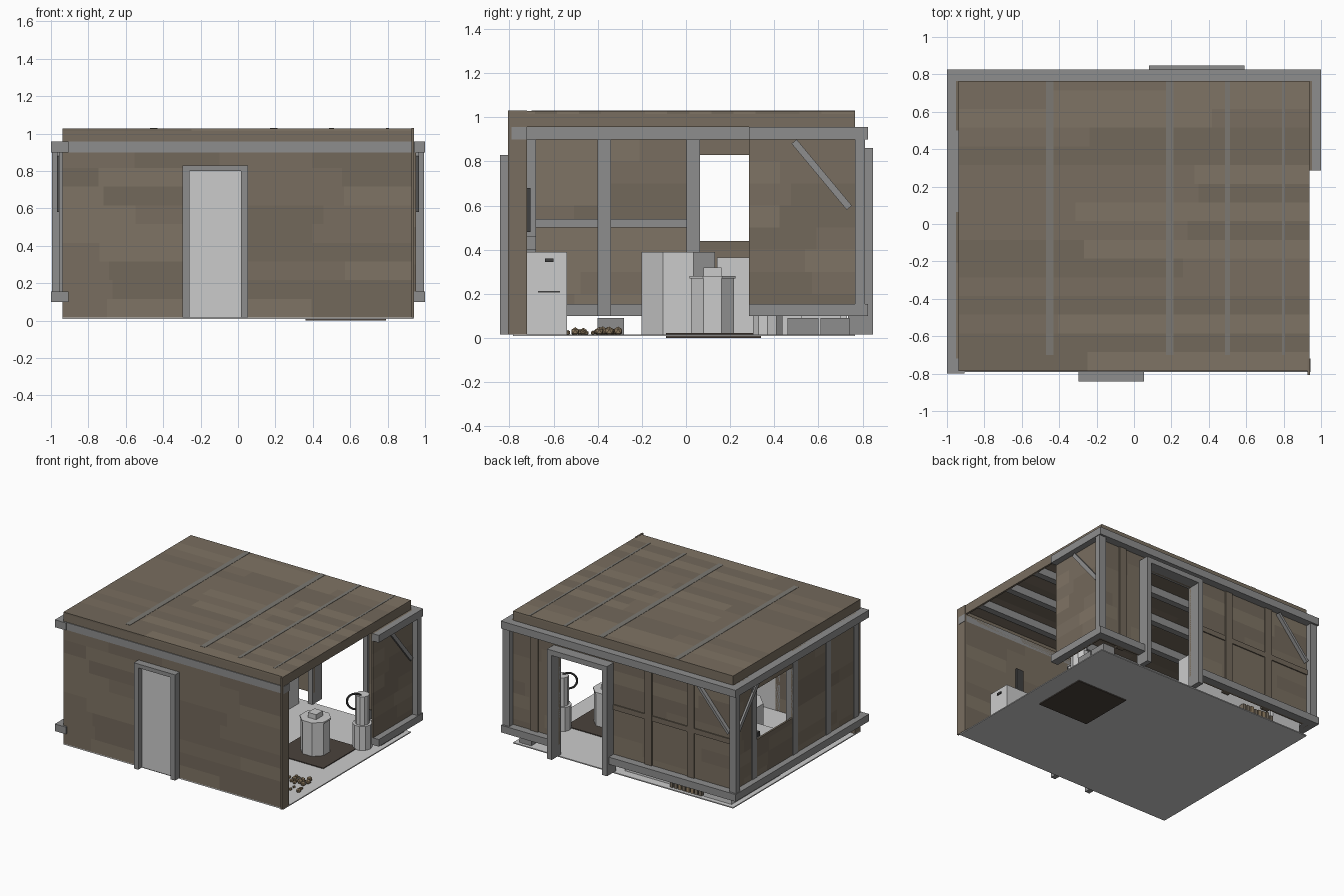
import bpy
import math
import random
from mathutils import Vector

random.seed(4)
default_cube = bpy.data.objects.get("Cube")
if default_cube:
    bpy.data.objects.remove(default_cube, do_unlink=True)

# Main dimensions shared by many parts
FLOOR, SILL, SILL_TOP, PLATE, EAVE, ROOF = 0.016, 0.1, 0.155, 0.9, 0.957, 1.03
FRONT, BACK, SIDE, OUTER, OUTER_BACK = -0.785, 0.765, 0.937, 1.0, 0.825
INNER_FRONT = -0.72
THICK = 0.015


def material(name, red, green, blue):
    mat = bpy.data.materials.new(name)
    mat.use_nodes = True
    colour = (red, green, blue, 1)
    mat.diffuse_color = colour
    shader = next(n for n in mat.node_tree.nodes if n.type == "BSDF_PRINCIPLED")
    shader.inputs["Base Color"].default_value = colour
    return mat


planks = [material("plank_tone", 0.19 * t, 0.155 * t, 0.115 * t) for t in (0.9, 1, 1.12)]
timber = material("weathered_timber", 0.27, 0.27, 0.27)
strip_grey = material("strip_grey", 0.2, 0.19, 0.17)
dark = material("dark_iron", 0.05, 0.05, 0.05)
rug_brown = material("rug_brown", 0.07, 0.055, 0.045)
clay = material("clay", 0.3, 0.22, 0.13)
white = material("pale_paint", 0.75, 0.75, 0.75)


def finish(obj, name, mat):
    obj.name = name
    if mat:
        obj.data.materials.append(mat)
    return obj


def box(name, xs, ys, zs, mat=timber):
    """Axis-aligned box given by a low and high value on each axis."""
    spans = (xs, ys, zs)
    bpy.ops.mesh.primitive_cube_add(size=1, location=[sum(s) / 2 for s in spans])
    obj = bpy.context.object
    obj.scale = [abs(s[1] - s[0]) for s in spans]
    return finish(obj, name, mat)


def beam(name, start, end, width, depth, mat=timber):
    """Straight timber between two points."""
    start, end = Vector(start), Vector(end)
    bpy.ops.mesh.primitive_cube_add(size=1, location=(start + end) / 2)
    obj = bpy.context.object
    obj.scale = (width, depth, (end - start).length)
    obj.rotation_euler = (end - start).to_track_quat("Z", "Y").to_euler()
    return finish(obj, name, mat)


def drum(name, x, y, zs, radius, sides, mat=white):
    bpy.ops.mesh.primitive_cylinder_add(
        vertices=sides, radius=radius, depth=zs[1] - zs[0],
        location=(x, y, sum(zs) / 2), rotation=(0, 0, math.pi / sides))
    return finish(bpy.context.object, name, mat)


def boarding(name, xs, ys, zs, run, row, step=0.1):
    """Fill a panel with rows of boards, each row cut once at random."""
    spans = [xs, ys, zs]
    low, high = spans[row]
    while low < high - 0.001:
        top = min(low + step, high)
        a, b = spans[run]
        cut = a + (b - a) * random.uniform(0.25, 0.75)
        for part in ((a, cut), (cut, b)):
            board = list(spans)
            board[row], board[run] = (low, top), part
            box(name, *board, random.choice(planks))
        low = top


# Floor and rug
box("floor", (-SIDE, SIDE), (FRONT, BACK), (0.008, FLOOR), None)
box("rug", (0.36, 0.79), (-0.09, 0.34), (0, 0.022), rug_brown)

# Roof deck, fascia, rafters and cover strips
boarding("roof_board", (-SIDE, SIDE), (FRONT, BACK), (ROOF - THICK, ROOF - 0.002), 0, 1)
for s in (-1, 1):
    box("side_fascia", (s * SIDE, s * (SIDE - THICK)), (FRONT, BACK), (EAVE, ROOF - THICK), planks[1])
for y, inward in ((FRONT, THICK), (BACK, -THICK)):
    box("end_fascia", (-SIDE, SIDE), (y, y + inward), (EAVE, ROOF - THICK), planks[1])
for i in range(5):
    y = -0.6 + i * 0.3
    box("rafter", (-SIDE + THICK, SIDE - THICK), (y, y + 0.05), (EAVE, ROOF - THICK))
for x, width in ((-0.45, 0.04), (0.19, 0.04), (0.5, 0.025), (0.8, 0.015)):
    box("roof_strip", (x - width / 2, x + width / 2), (-0.7, BACK), (ROOF - 0.004, ROOF), strip_grey)

# Front wall with doorway
DOOR_LEFT, DOOR_RIGHT, DOOR_TOP = -0.26, 0.015, 0.8
wall = (FRONT, INNER_FRONT)
boarding("front_wall_board", (-SIDE, DOOR_LEFT), wall, (FLOOR, EAVE), 0, 2)
boarding("front_wall_board", (DOOR_RIGHT, SIDE), wall, (FLOOR, EAVE), 0, 2)
boarding("front_wall_board", (DOOR_LEFT, DOOR_RIGHT), wall, (DOOR_TOP, EAVE), 0, 2)
box("front_door", (DOOR_LEFT, DOOR_RIGHT), (FRONT - 0.01, INNER_FRONT), (FLOOR, DOOR_TOP), white)
FRAME, FRAME_FACE = 0.038, -0.842
for x in (DOOR_LEFT - FRAME, DOOR_RIGHT):
    box("front_door_post", (x, x + FRAME), (FRAME_FACE, INNER_FRONT), (FLOOR, DOOR_TOP))
box("front_door_lintel", (DOOR_LEFT - FRAME, DOOR_RIGHT + FRAME),
    (FRAME_FACE, INNER_FRONT), (DOOR_TOP, DOOR_TOP + 0.03))
box("front_plate", (-OUTER, SIDE + 0.006), (FRONT - 0.006, INNER_FRONT), (PLATE, EAVE))
box("corner_trim", (SIDE - 0.01, SIDE + 0.003), (-0.807, INNER_FRONT), (FLOOR, ROOF), planks[1])
box("front_sill_end", (-OUTER, -SIDE), (FRONT, INNER_FRONT), (SILL, SILL_TOP))

# Back wall with open doorway
GATE_LEFT, GATE_RIGHT, GATE_TOP = 0.12, 0.55, 0.82
back_wall = (BACK - THICK, BACK)
boarding("back_wall_board", (-SIDE, GATE_LEFT), back_wall, (SILL, EAVE), 0, 2)
boarding("back_wall_board", (GATE_RIGHT, SIDE), back_wall, (SILL, EAVE), 0, 2)
boarding("back_wall_board", (GATE_LEFT, GATE_RIGHT), back_wall, (GATE_TOP, EAVE), 0, 2)
GATE_FRAME = 0.04
for x in (GATE_LEFT - GATE_FRAME, GATE_RIGHT):
    box("back_door_post", (x, x + GATE_FRAME), (BACK - 0.03, 0.848), (FLOOR, GATE_TOP))
box("back_door_lintel", (GATE_LEFT - GATE_FRAME, GATE_RIGHT + GATE_FRAME),
    (BACK - 0.03, 0.848), (GATE_TOP, GATE_TOP + GATE_FRAME))
box("back_plate", (-OUTER, OUTER), (BACK, OUTER_BACK), (PLATE, EAVE))
box("back_sill", (-OUTER, GATE_LEFT - GATE_FRAME), (BACK, OUTER_BACK), (SILL, SILL_TOP))
box("back_sill", (GATE_RIGHT + GATE_FRAME, OUTER), (BACK, OUTER_BACK), (SILL, SILL_TOP))
for x in (-0.58, -0.22, 0.75):
    box("back_stud", (x - 0.03, x + 0.03), (BACK - 0.04, BACK + 0.01), (SILL, PLATE), planks[0])
box("back_rail", (-SIDE, GATE_LEFT - GATE_FRAME), (BACK - 0.035, BACK + 0.008), (0.5, 0.54), planks[0])

# Right-hand wall (-x) with a window
WIN_A, WIN_B, WIN_LOW, WIN_HIGH = 0.063, 0.5, 0.44, 0.83
west = (-SIDE - THICK, -SIDE)
boarding("right_wall_board", west, (INNER_FRONT, WIN_A), (SILL, EAVE), 1, 2)
boarding("right_wall_board", west, (WIN_B, BACK), (SILL, EAVE), 1, 2)
boarding("right_wall_board", west, (WIN_A, WIN_B), (SILL, WIN_LOW), 1, 2)
boarding("right_wall_board", west, (WIN_A, WIN_B), (WIN_HIGH, EAVE), 1, 2)
stud = (-SIDE - 0.02, -SIDE + 0.04)
for y in (-0.71, -0.37, WIN_A - 0.03, WIN_B + 0.03):
    box("right_stud", stud, (y - 0.03, y + 0.03), (SILL, PLATE))
box("right_rail", (-SIDE, -SIDE + 0.03), (INNER_FRONT, WIN_A), (0.5, 0.54))

# Left-hand wall (+x): short return beside the open side
OPEN_END = 0.285
boarding("left_wall_board", (SIDE, SIDE + THICK), (OPEN_END, BACK), (SILL, EAVE), 1, 2)

# Side sills, plates, corner posts and braces
for s, start, inset in ((-1, -0.8, 0.03), (1, OPEN_END, 0)):
    outside = (s * (SIDE - inset), s * OUTER)
    box("side_sill", outside, (start, BACK), (SILL, SILL_TOP))
    box("side_plate", outside, (start, BACK), (PLATE, EAVE))
    box("corner_post", (s * SIDE, s * 0.995), (BACK, 0.81), (SILL_TOP, PLATE))
    x = s * (SIDE + 0.02)
    beam("side_brace", (x, 0.49, 0.89), (x, 0.74, 0.59), 0.02, 0.03)
beam("back_brace", (-0.66, BACK + 0.02, 0.89), (-0.92, BACK + 0.02, 0.59), 0.03, 0.02)

# Cold cabinet against the front wall
box("cabinet", (0.48, 0.71), (INNER_FRONT, -0.54), (FLOOR, 0.39), white)
box("cabinet_handle", (0.71, 0.718), (-0.64, -0.6), (0.345, 0.36), dark)
box("cabinet_seam", (0.71, 0.713), (-0.67, -0.57), (0.205, 0.212), dark)
box("wall_shelf", (0.3, 0.6), (INNER_FRONT, -0.68), (0.4, 0.46))
box("wall_gauge", (0.42, 0.48), (INNER_FRONT, -0.705), (0.48, 0.68), dark)

# Barrel on the rug and larger tank behind
drum("barrel", 0.575, 0.12, (0.022, 0.27), 0.105, 8)
drum("barrel_lid", 0.575, 0.12, (0.27, 0.282), 0.112, 8)
box("barrel_cap", (0.54, 0.61), (0.08, 0.16), (0.282, 0.32), white)
drum("tank", -0.42, -0.035, (FLOOR, 0.39), 0.18, 8)

# Counters along the window and back wall
box("window_counter", (-0.9, -0.66), (0.14, 0.73), (FLOOR, 0.365), white)
box("counter_box", (-0.84, -0.75), (0.3, 0.38), (0.365, 0.4), dark)
box("back_counter", (-0.66, 0.03), (0.52, 0.7), (FLOOR, 0.365), white)
for i in range(8):
    x = -0.65 + i * 0.035
    box("book", (x, x + 0.025), (0.7, 0.74), (FLOOR, random.uniform(0.07, 0.09)), random.choice(planks + [clay]))

# Canister with a coiled hose, and low crates
drum("canister", 0.8, 0.37, (FLOOR, 0.2), 0.07, 10)
drum("canister_neck", 0.8, 0.37, (0.2, 0.42), 0.05, 10)
bpy.ops.mesh.primitive_torus_add(
    major_segments=20, minor_segments=6, major_radius=0.06, minor_radius=0.008,
    location=(0.77, 0.33, 0.37), rotation=(math.pi / 2, 0, 0.6))
finish(bpy.context.object, "hose_coil", dark)
bpy.ops.object.shade_smooth_by_angle()
for x, y, length in ((-0.85, -0.4, 0.12), (0.8, 0.46, 0.14), (0.8, 0.61, 0.13)):
    box("crate", (x, x + 0.1), (y, y + length), (FLOOR, 0.09))

# Scattered clay shards on the floor
for i in range(24):
    size = random.uniform(0.008, 0.022)
    bpy.ops.mesh.primitive_ico_sphere_add(
        subdivisions=1, radius=size,
        location=(random.uniform(0.65, 0.88), random.uniform(-0.54, -0.3), FLOOR + size * 0.7))
    finish(bpy.context.object, "clay_shard", clay)
